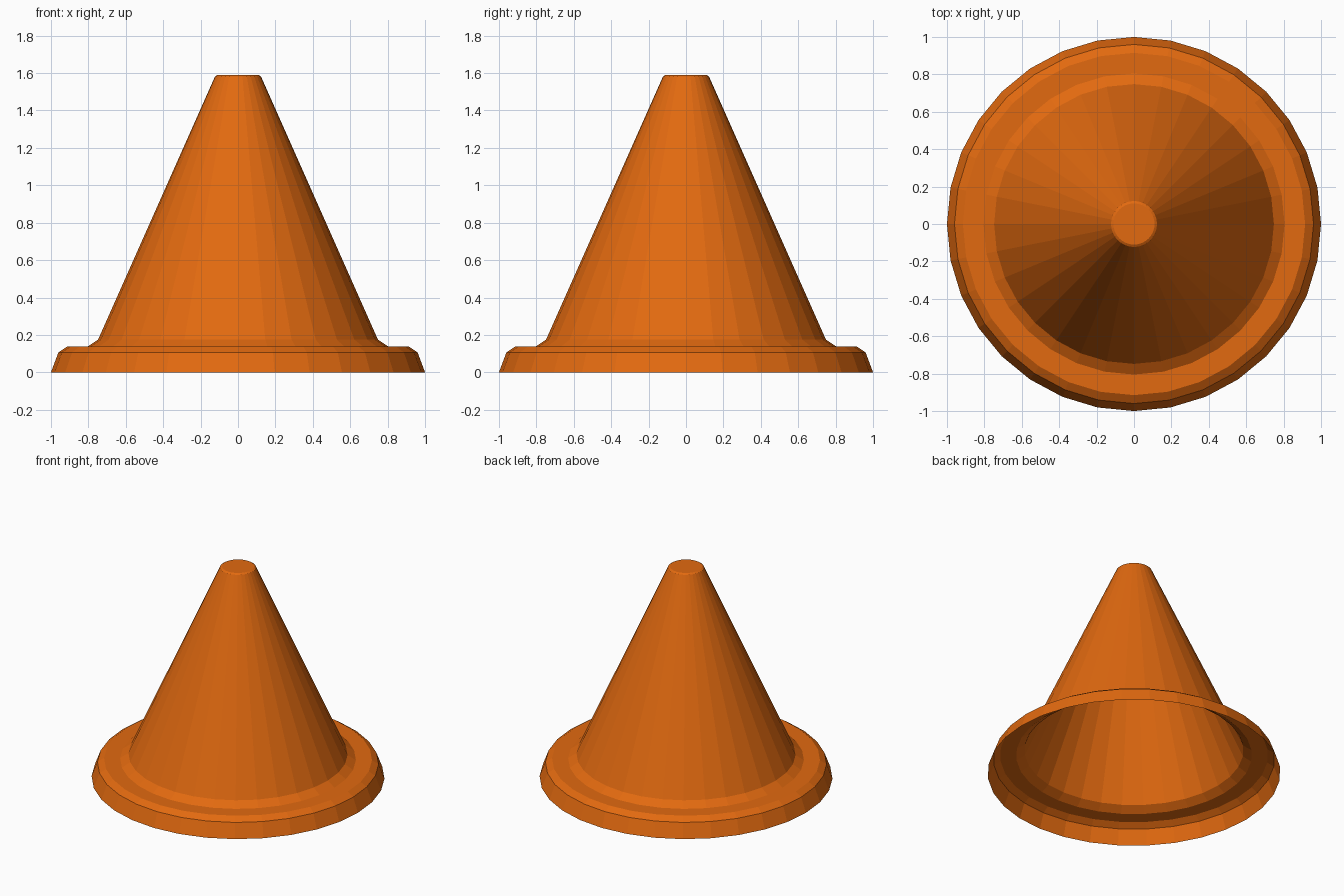
import bpy, bmesh
from math import sin, cos, tau

default = bpy.data.objects.get("Cube")
if default:
    bpy.data.objects.remove(default, do_unlink=True)

SIDES = 32

orange = bpy.data.materials.new("safety_orange")
orange.use_nodes = True
colour = (0.76, 0.143, 0.005, 1)
orange.diffuse_color = colour
orange.node_tree.nodes["Principled BSDF"].inputs["Base Color"].default_value = colour


def lathe(name, profile, cap_top=False):
    """Revolve (radius, height) points into a faceted, open-bottomed shell."""
    bm = bmesh.new()
    rings = [[bm.verts.new((r * cos(tau * i / SIDES), r * sin(tau * i / SIDES), z))
              for i in range(SIDES)] for r, z in profile]
    for low, high in zip(rings, rings[1:]):
        for i in range(SIDES):
            j = (i + 1) % SIDES
            bm.faces.new((low[i], low[j], high[j], high[i]))
    if cap_top:
        bm.faces.new(rings[-1])
    mesh = bpy.data.meshes.new(name)
    bm.to_mesh(mesh)
    bm.free()
    mesh.materials.append(orange)
    obj = bpy.data.objects.new(name, mesh)
    bpy.context.collection.objects.link(obj)
    return obj


# Hollow shell: flared skirt, flat flange, fillet, tapered wall and bevelled tip
lathe("traffic_cone", [
    (1.0, 0), (0.96, 0.107), (0.915, 0.137), (0.805, 0.137),
    (0.748, 0.175), (0.13, 1.566), (0.123, 1.582), (0.11, 1.59),
], cap_top=True)
